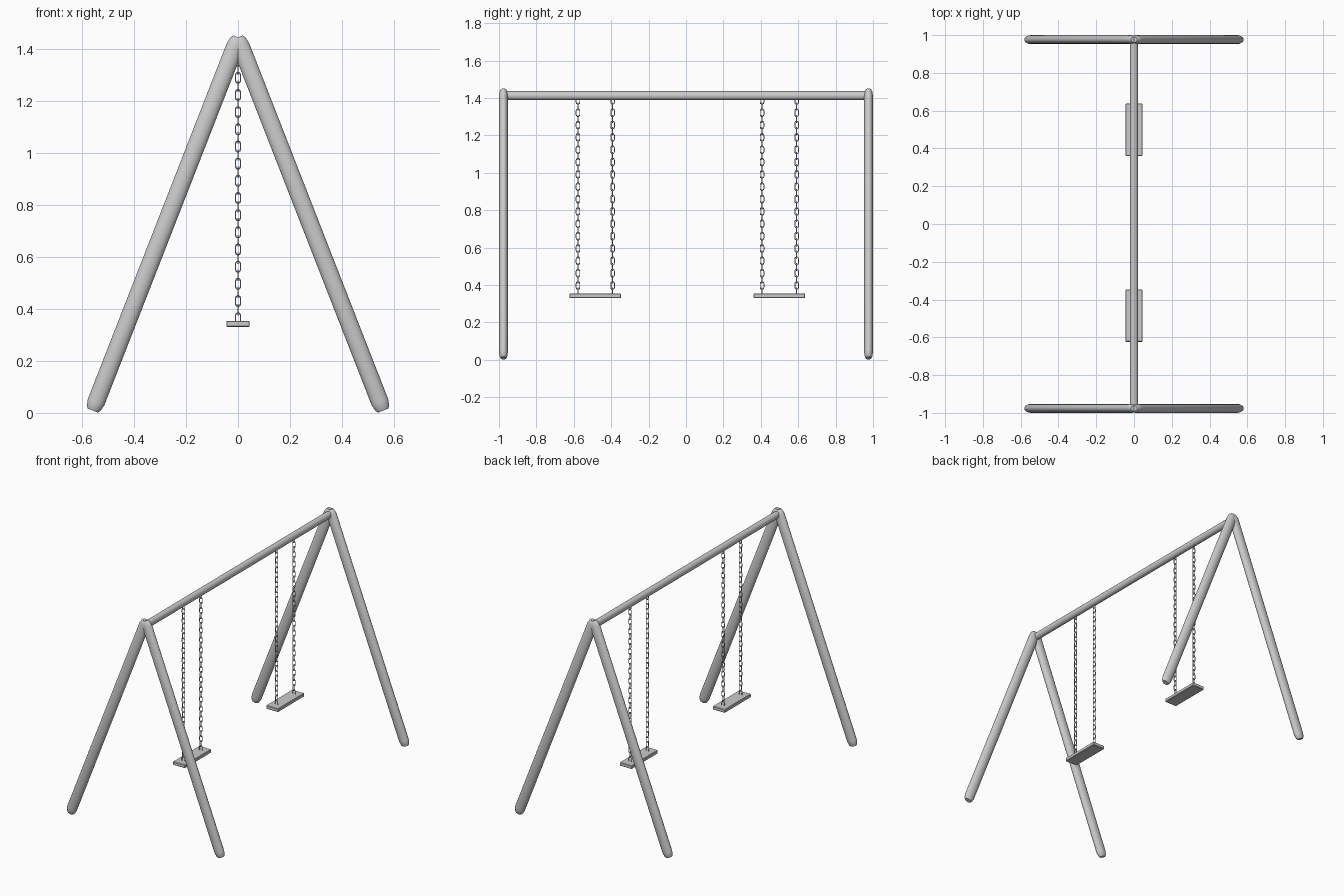
import bpy, bmesh
from math import cos, sin, pi, radians
from mathutils import Vector

if "Cube" in bpy.data.objects:
    bpy.data.objects.remove(bpy.data.objects["Cube"])


def finish(bm, name, angle=35):
    bmesh.ops.recalc_face_normals(bm, faces=bm.faces)
    me = bpy.data.meshes.new(name)
    bm.to_mesh(me)
    bm.free()
    ob = bpy.data.objects.new(name, me)
    bpy.context.collection.objects.link(ob)
    bpy.ops.object.select_all(action='DESELECT')
    ob.select_set(True)
    bpy.context.view_layer.objects.active = ob
    bpy.ops.object.shade_smooth_by_angle(angle=radians(angle))
    return ob


def pole(name, a, b, ru, rv, ends, sides=20):
    """Elliptical pole from a to b; ends = (inset, scale) rings used at both tips.
    rv is the radius along the direction closest to y (or x for the beam)."""
    a, b = Vector(a), Vector(b)
    d = (b - a).normalized()
    v = Vector((0, 1, 0)) if abs(d.y) < 0.5 else Vector((1, 0, 0))
    u = v.cross(d)
    stations = [(a + d * t, s) for t, s in ends]
    stations += [(b - d * t, s) for t, s in reversed(ends)]
    bm = bmesh.new()
    rings = []
    for p, s in stations:
        rings.append([bm.verts.new(p + s * (u * ru * cos(2 * pi * i / sides)
                                            + v * rv * sin(2 * pi * i / sides)))
                      for i in range(sides)])
    for r, q in zip(rings, rings[1:]):
        for i in range(sides):
            j = (i + 1) % sides
            bm.faces.new((r[i], r[j], q[j], q[i]))
    bm.faces.new(rings[0])
    bm.faces.new(rings[-1])
    return finish(bm, name)


def add_link(bm, y, z, across_x, half_len=0.0205, half_w=0.0095, wire=0.0025):
    """One stadium-shaped chain link."""
    side, straight = 5, half_len - half_w
    path = []
    for k, sgn in ((0, 1), (1, -1)):
        for i in range(side + 1):
            t = pi * (k + i / side)
            path.append((Vector((cos(t), sin(t))), sgn * straight))
    rings = []
    for n, off in path:
        ring = []
        for i in range(6):
            t = 2 * pi * i / 6
            r = half_w + wire * cos(t)
            w, h, dep = n.x * r, n.y * r + off, wire * sin(t)
            co = (w, y + dep, z + h) if across_x else (dep, y + w, z + h)
            ring.append(bm.verts.new(co))
        rings.append(ring)
    for k, r in enumerate(rings):
        q = rings[(k + 1) % len(rings)]
        for i in range(6):
            j = (i + 1) % 6
            bm.faces.new((r[i], r[j], q[j], q[i]))


# A-frame legs with rounded tips
tips = [(0, 0.62), (0.01, 0.84), (0.035, 1.0)]
for yn, y in (("front", -0.976), ("back", 0.976)):
    for xn, s in (("left", -1), ("right", 1)):
        pole(f"{yn}_{xn}_leg", (s * 0.558, y, 0.009), (s * -0.002, y, 1.443),
             0.034, 0.024, tips)

# Top beam
pole("top_beam", (0, -0.965, 1.412), (0, 0.965, 1.412), 0.024, 0.022, [(0, 1)])

# Swings: seat board and two chains each
for name, yc in (("front", -0.485), ("back", 0.499)):
    bm = bmesh.new()
    bmesh.ops.create_cube(bm, size=1)
    for v in bm.verts:
        v.co = (v.co.x * 0.09, yc + v.co.y * 0.277, 0.342 + v.co.z * 0.023)
    bmesh.ops.bevel(bm, geom=bm.edges[:], offset=0.003, segments=1, affect='EDGES')
    finish(bm, f"{name}_swing_seat", 20)
    for side, dy in (("near", -0.0925), ("far", 0.0925)):
        bm = bmesh.new()
        for i in range(32):
            add_link(bm, yc + dy, 1.387 - 0.033 * i, i % 2 == 1)
        finish(bm, f"{name}_swing_{side}_chain", 60)
